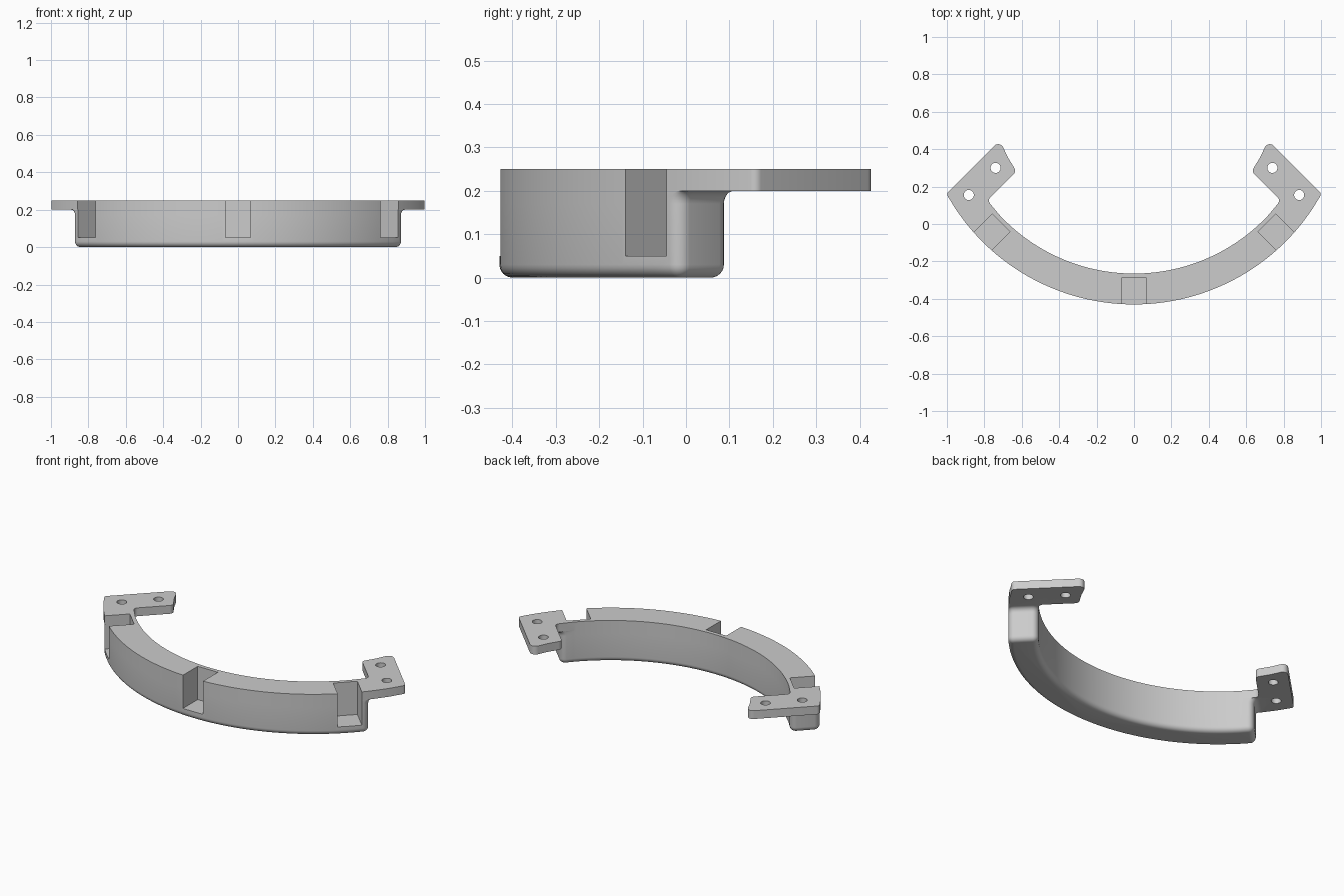
import bpy, bmesh
from math import sin, cos, tan, asin, radians, pi
from mathutils import Matrix, Vector

if "Cube" in bpy.data.objects:
    bpy.data.objects.remove(bpy.data.objects["Cube"])

CY = 0.717                    # centre of the arc lies at (0, CY)
R_IN, R_OUT = 0.982, 1.147
BASE, TOP, TAB_Z = 0.0, 0.25, 0.2
STEPS, SPAN = 28, radians(47)
GREY = (0.604, 0.604, 0.604, 1)

grey = bpy.data.materials.new("plain_grey")
grey.use_nodes = True
grey.diffuse_color = GREY
grey.node_tree.nodes["Principled BSDF"].inputs["Base Color"].default_value = GREY


def arc_point(r, angle):
    return Vector((r * sin(angle), CY - r * cos(angle)))


def at_offset(r, t):
    """Point on radius r, at distance t beyond the 45 degree radial line."""
    return arc_point(r, pi / 4 + asin(t / r))


def round_corners(points, n=6):
    """Points are (position, radius); a radius above 0 rounds that corner."""
    out = []
    for i, (p, rad) in enumerate(points):
        if not rad:
            out.append(p)
            continue
        a = (points[i - 1][0] - p).normalized()
        b = (points[i + 1][0] - p).normalized()
        half = a.angle(b) / 2
        mid = p + (a + b).normalized() * rad / sin(half)
        start = (p + a * rad / tan(half) - mid).normalized()
        end = (p + b * rad / tan(half) - mid).normalized()
        turn = pi - 2 * half
        for k in range(n + 1):
            w0 = sin(turn * (1 - k / n)) / sin(turn)
            w1 = sin(turn * k / n) / sin(turn)
            out.append(mid + (start * w0 + end * w1) * rad)
    return out


def outline(r_in, r_out, end_points):
    """Symmetric arc band whose ends follow end_points."""
    angles = [(i + 0.5) * SPAN / STEPS for i in range(STEPS)] + [SPAN]
    half = [(arc_point(r_out, a), 0) for a in angles]
    half += end_points
    half += [(arc_point(r_in, a), 0) for a in reversed(angles)]
    right = round_corners(half)
    return right + [Vector((-p.x, p.y)) for p in reversed(right)]


def add_object(name, bm):
    mesh = bpy.data.meshes.new(name)
    bm.to_mesh(mesh)
    bm.free()
    mesh.materials.append(grey)
    obj = bpy.data.objects.new(name, mesh)
    bpy.context.collection.objects.link(obj)
    return obj


def loft(name, rings):
    """Closed solid through (z, outline) rings."""
    bm = bmesh.new()
    loops = [[bm.verts.new((p.x, p.y, z)) for p in pts] for z, pts in rings]
    n = len(loops[0])
    for low, high in zip(loops, loops[1:]):
        for i in range(n):
            j = (i + 1) % n
            bm.faces.new((low[i], low[j], high[j], high[i]))
    bm.faces.new(loops[0][::-1])
    bm.faces.new(loops[-1])
    bmesh.ops.recalc_face_normals(bm, faces=bm.faces)
    return add_object(name, bm)


def combine(target, other, operation):
    mod = target.modifiers.new(operation.lower(), "BOOLEAN")
    mod.operation, mod.solver, mod.object = operation, "EXACT", other
    bpy.context.view_layer.objects.active = target
    bpy.ops.object.modifier_apply(modifier=mod.name)
    bpy.data.objects.remove(other)


def body_ring(d, end, corner):
    r_in, r_out = R_IN + d, R_OUT - d
    ends = [(at_offset(r_out, end), corner), (at_offset(r_in, end), corner)]
    return outline(r_in, r_out, ends)


# Curved body: rounded underside, ends flaring into the tabs
FILLET, END, CORNER = 0.03, 0.108, 0.034
quarter = [k * pi / 12 for k in range(7)]
rings = []
for a in quarter:
    d = FILLET * (1 - sin(a))
    rings.append((BASE + FILLET * (1 - cos(a)), body_ring(d, END - d, CORNER - d)))
for a in quarter:
    flare = FILLET * (1 - cos(a))
    rings.append((TAB_Z - FILLET + FILLET * sin(a), body_ring(0, END + flare, CORNER)))
bracket = loft("curved_bracket", rings)

# Top plate with a mounting tab at each end
TAB_NEAR, TAB_FAR, TIP_R = 0.137, 0.317, 0.765
tab = [(at_offset(R_OUT, t), 0) for t in (0.07, 0.137, 0.22)]
tab += [(at_offset(R_OUT, TAB_FAR), 0.02),
        (at_offset(TIP_R, TAB_FAR), 0.03), (at_offset(TIP_R, 0.227), 0),
        (at_offset(TIP_R, TAB_NEAR), 0.025), (at_offset(R_IN, TAB_NEAR), 0.025)]
plate_outline = outline(R_IN, R_OUT, tab)
plate = loft("top_plate", [(TAB_Z, plate_outline), (TOP, plate_outline)])
combine(bracket, plate, "UNION")

# Three open pockets in the outer wall, and two screw holes per tab
cutters = bmesh.new()
for angle in (-pi / 4, 0, pi / 4):
    place = (Matrix.Translation((0, CY, 0)) @ Matrix.Rotation(angle, 4, "Z")
             @ Matrix.Translation((0, -1.155, 0.2))
             @ Matrix.Diagonal((0.134, 0.3, 0.3, 1)))
    bmesh.ops.create_cube(cutters, size=1, matrix=place)
for side in (-1, 1):
    for x, y in ((0.883, 0.155), (0.74, 0.3)):
        bmesh.ops.create_cone(cutters, cap_ends=True, segments=32, radius1=0.027,
                              radius2=0.027, depth=0.2,
                              matrix=Matrix.Translation((side * x, y, 0.22)))
combine(bracket, add_object("pocket_and_hole_cutter", cutters), "DIFFERENCE")

bpy.ops.object.select_all(action="DESELECT")
bracket.select_set(True)
bpy.context.view_layer.objects.active = bracket
bpy.ops.object.shade_smooth_by_angle(angle=radians(30))
